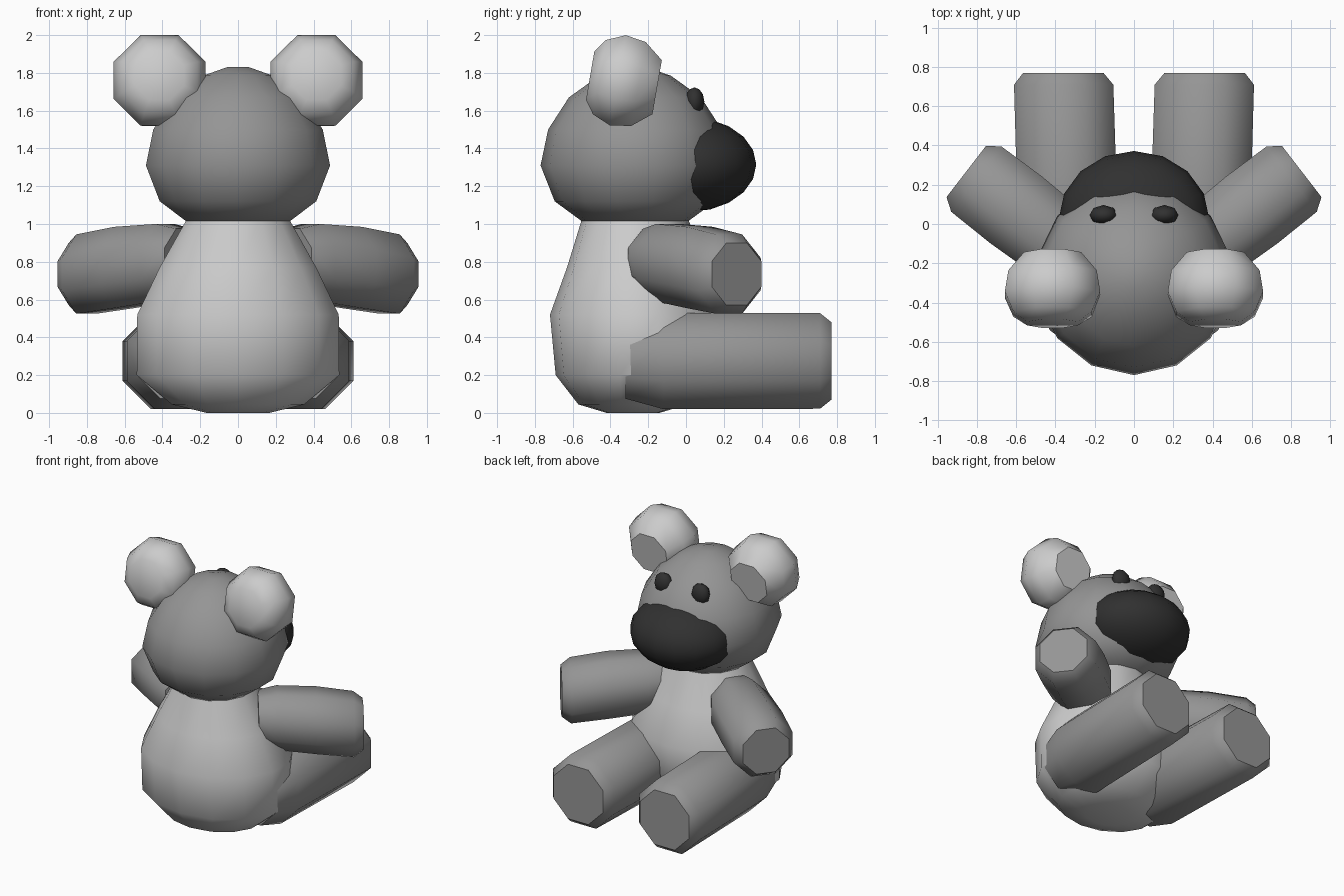
import bpy, bmesh, math
from mathutils import Matrix, Vector

if "Cube" in bpy.data.objects:
    bpy.data.objects.remove(bpy.data.objects["Cube"])


def material(name, v):
    m = bpy.data.materials.new(name)
    m.diffuse_color = (v, v, v, 1)
    m.use_nodes = True
    m.node_tree.nodes["Principled BSDF"].inputs["Base Color"].default_value = m.diffuse_color
    return m


DARK = material("dark_plush", 0.3)
BLACK = material("black_plush", 0.03)


def finish(obj, mat=None, angle=46):
    if mat:
        obj.data.materials.append(mat)
    bpy.ops.object.select_all(action='DESELECT')
    obj.select_set(True)
    bpy.context.view_layer.objects.active = obj
    bpy.ops.object.shade_smooth_by_angle(angle=math.radians(angle))
    return obj


def loft(name, rings, segs, frame, mat=None, phase=0.0):
    """Closed loft of elliptical rings (t, radius_x, radius_y, offset_x, offset_y)."""
    bm = bmesh.new()
    loops = []
    for t, rx, ry, ox, oy in rings:
        loops.append([bm.verts.new(frame @ Vector((
            ox + rx * math.cos(phase + math.tau * i / segs),
            oy + ry * math.sin(phase + math.tau * i / segs), t)))
            for i in range(segs)])
    for a, b in zip(loops, loops[1:]):
        for i in range(segs):
            j = (i + 1) % segs
            bm.faces.new((a[i], a[j], b[j], b[i]))
    bm.faces.new(loops[0])
    bm.faces.new(loops[-1])
    bmesh.ops.recalc_face_normals(bm, faces=bm.faces)
    me = bpy.data.meshes.new(name)
    bm.to_mesh(me)
    bm.free()
    obj = bpy.data.objects.new(name, me)
    bpy.context.collection.objects.link(obj)
    return finish(obj, mat)


def ball(name, loc, scale, segs, rings, mat):
    bpy.ops.mesh.primitive_uv_sphere_add(segments=segs, ring_count=rings, location=loc)
    obj = bpy.context.object
    obj.name = name
    obj.scale = scale
    return finish(obj, mat)


def frame(x_axis, y_axis, z_axis, origin):
    m = Matrix((x_axis, y_axis, z_axis)).transposed().to_4x4()
    m.translation = origin
    return m


def circles(pairs, k=1 / math.cos(math.pi / 8)):
    return [(t, r * k, r * k, 0, oy) for t, r, oy in pairs]


up = Matrix.Identity(4)
quarter = math.pi / 2

# Torso: pear shape, slightly flattened front to back
loft("body", [(0.0, .17, .14, 0, -.28), (.045, .36, .29, 0, -.28),
              (.20, .55, .44, 0, -.25), (.52, .547, .47, 0, -.25),
              (.77, .425, .37, 0, -.26), (1.03, .275, .28, 0, -.27)],
     14, up, None, quarter)

# Head
loft("head", [(z, r, r, 0, -.27) for z, r in
              ((1.01, .275), (1.12, .425), (1.31, .5), (1.5, .46),
               (1.67, .35), (1.785, .19), (1.83, .06))], 14, up, DARK, quarter)

# Snout
ball("snout", (0, .02, 1.315), (.385, .352, .25), 16, 10, BLACK)

for s, side in ((-1, "left"), (1, "right")):
    # Eye
    ball(f"{side}_eye", (s * .155, .045, 1.648), (.072, .052, .075), 8, 6, BLACK)

    # Ear: rounded disc leaning back
    d = Vector((0, .985, -.17))
    loft(f"{side}_ear", circles([(-.18, .13, 0), (-.13, .2, 0), (-.03, .243, 0),
                                 (.08, .225, 0), (.18, .145, 0)]),
         8, frame((s, 0, 0), (0, .17, .985), d, (s * .415, -.33, 1.755)),
         None, math.pi / 8)

    # Leg: octagonal, narrowing inside the torso, bevelled sole
    d = Vector((s * .03, 1, 0)).normalized()
    loft(f"{side}_leg", circles([(-.32, .2, 0), (-.12, .255, 0), (.71, .253, 0), (.77, .205, 0)]),
         8, frame((s, 0, 0), (0, 0, 1), d, (s * .337, 0, .275)), DARK, math.pi / 8)

    # Arm: octagonal, reaching forward and outward, drooping slightly
    d = Vector((s * .79, .61, 0)).normalized()
    across = Vector((s * -.61, .79, 0)).normalized()
    loft(f"{side}_arm", circles([(.12, .17, .01), (.25, .205, 0), (.52, .215, -.025),
                                 (.775, .21, -.06), (.84, .165, -.06)]),
         8, frame(across, (0, 0, 1), d, across * -.31 + Vector((0, 0, .795))),
         DARK, math.pi / 8)
